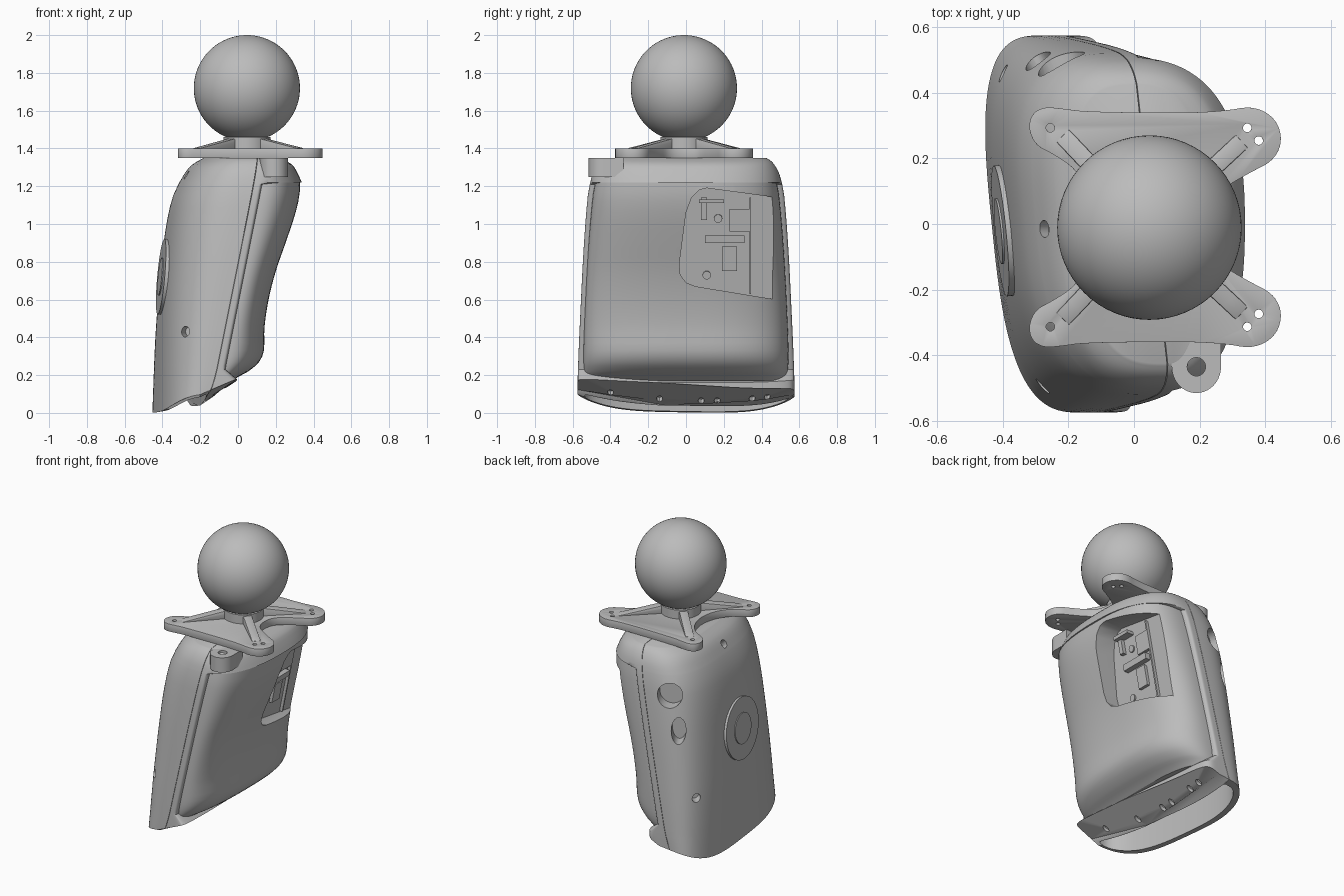
import bpy, bmesh, math
from mathutils import Vector, Matrix

if "Cube" in bpy.data.objects:
    bpy.data.objects.remove(bpy.data.objects["Cube"])

grey = bpy.data.materials.new("light_grey")
grey.diffuse_color = (0.5, 0.5, 0.5, 1)
grey.use_nodes = True
grey.node_tree.nodes["Principled BSDF"].inputs["Base Color"].default_value = grey.diffuse_color


def finish(bm, name, cutter=None, bevel=0, bend=False, angle=32):
    """Turn a bmesh into a shaded object, optionally cut, bevelled and bent."""
    bmesh.ops.recalc_face_normals(bm, faces=bm.faces)
    me = bpy.data.meshes.new(name)
    bm.to_mesh(me)
    bm.free()
    me.materials.append(grey)
    ob = bpy.data.objects.new(name, me)
    bpy.context.collection.objects.link(ob)
    bpy.ops.object.select_all(action='DESELECT')
    bpy.context.view_layer.objects.active = ob
    ob.select_set(True)
    if cutter:
        m = ob.modifiers.new("cut", 'BOOLEAN')
        m.object, m.operation, m.solver = cutter, 'DIFFERENCE', 'EXACT'
        bpy.ops.object.modifier_apply(modifier="cut")
    if bevel:
        m = ob.modifiers.new("bevel", 'BEVEL')
        m.width, m.segments, m.limit_method = bevel, 2, 'ANGLE'
        bpy.ops.object.modifier_apply(modifier="bevel")
    if bend:  # lower rim curves upward towards both sides
        for v in ob.data.vertices:
            if v.co.z < 0.2:
                v.co.z += 0.07 * (v.co.y / 0.57) ** 4 * (1 - v.co.z / 0.2)
    bpy.ops.object.shade_smooth_by_angle(angle=math.radians(angle))
    return ob


def helper(bm, name):
    ob = finish(bm, name)
    ob.hide_render = True
    return ob


def curve(keys, z):
    """Smooth interpolation through (z, value) keys."""
    if z <= keys[0][0]:
        return keys[0][1]
    for i in range(len(keys) - 1):
        (z0, a), (z1, b) = keys[i], keys[i + 1]
        if z <= z1:
            zp, p = keys[max(i - 1, 0)]
            zn, n = keys[min(i + 2, len(keys) - 1)]
            t, h = (z - z0) / (z1 - z0), z1 - z0
            ma, mb = (b - p) / (z1 - zp) * h, (n - a) / (zn - z0) * h
            return ((2*t**3 - 3*t*t + 1) * a + (t**3 - 2*t*t + t) * ma
                    + (3*t*t - 2*t**3) * b + (t**3 - t*t) * mb)
    return keys[-1][1]


def ring(z, cx, xf, xr, hy, nf=3, nb=8, full_shear=True, n=112):
    """Rounded D-shaped section: front at xf, rear at xr, half width hy."""
    pts = []
    for i in range(n):
        t = 2 * math.pi * (i + 0.5) / n
        c, s = math.cos(t), math.sin(t)
        e = 2 / (nb if c > 0 else nf)
        u = abs(c) ** e
        y = hy * math.copysign(abs(s) ** e, s)
        x = cx + u * ((xr if c > 0 else xf) - cx)
        w = 1 if full_shear or c < 0 else 1 - u
        pts.append((x - 0.1 * y * w, y, z))
    return pts


def loft(rings):
    bm = bmesh.new()
    rows = [[bm.verts.new(p) for p in r] for r in rings]
    for a, b in zip(rows, rows[1:]):
        for i in range(len(a)):
            j = (i + 1) % len(a)
            bm.faces.new((a[i], a[j], b[j], b[i]))
    bm.faces.new(rows[0][::-1])
    bm.faces.new(rows[-1])
    return bm


def slice_off(bm, co, no):
    """Remove everything on the normal side of a plane and close the cut."""
    r = bmesh.ops.bisect_plane(bm, geom=bm.verts[:] + bm.edges[:] + bm.faces[:], dist=1e-5,
                               plane_co=co, plane_no=no, clear_outer=True)
    edges = [g for g in r['geom_cut'] if isinstance(g, bmesh.types.BMEdge)]
    bmesh.ops.edgeloop_fill(bm, edges=edges)


def cyl(bm, at, axis, r, depth, stretch=1, seg=32):
    q = Vector(axis).to_track_quat('Z', 'Y').to_matrix().to_4x4()
    m = Matrix.Translation(at) @ q @ Matrix.Diagonal((1, stretch, 1, 1))
    bmesh.ops.create_cone(bm, cap_ends=True, segments=seg, radius1=r, radius2=r,
                          depth=depth, matrix=m)


def prism(bm, low, high):
    """Solid between two matching outlines."""
    a, b = [bm.verts.new(p) for p in low], [bm.verts.new(p) for p in high]
    bm.faces.new(a[::-1])
    bm.faces.new(b)
    for i in range(len(a)):
        j = (i + 1) % len(a)
        bm.faces.new((a[i], a[j], b[j], b[i]))


# ---- main housing sections
FRONT = [(-.05, -.435), (.3, -.425), (.5, -.415), (.8, -.39), (1.0, -.365),
         (1.15, -.33), (1.25, -.28), (1.31, -.235), (1.35, -.17)]
WIDTH = [(-.05, .575), (.2, .573), (.6, .556), (.9, .54), (1.15, .52),
         (1.22, .507), (1.28, .488), (1.33, .455), (1.35, .425)]
CAP = [(1.22, .338), (1.27, .315), (1.32, .28), (1.35, .21)]


def seam(z):
    return 0.055 + 0.205 * (z - 1.35)


def housing():
    zs = [-.05, .08, .16, .23] + [.25 + .06 * i for i in range(16)] + [1.21]
    rs = []
    for z in zs:
        rear = -0.035 if z < 0.2 else seam(z) + 0.06
        rs.append(ring(z, seam(z), curve(FRONT, z), rear, curve(WIDTH, z)))
    for z in (1.22, 1.24, 1.26, 1.28, 1.3, 1.315, 1.33, 1.34, 1.345, 1.35):
        rs.append(ring(z, seam(z), curve(FRONT, z), curve(CAP, z), curve(WIDTH, z),
                       nb=2.5, full_shear=False))
    return loft(rs)


# cutter: hollow underside, side ports, screw holes
cav = loft([ring(z, -.25, -.405, -.215, .535, nf=2.5) for z in (-.1, .1, .26)])
cyl(cav, (-.233, .52, 1.09), (-.35, .94, 0), .078, .18)
cyl(cav, (-.30, .51, .87), (-.5, .87, 0), .045, .18, stretch=1.9)
cyl(cav, (-.40, .46, .43), (-.75, .66, 0), .028, .12)
cyl(cav, (-.28, -.5, .43), (-.4, -.9, 0), .028, .14)
cyl(cav, (-.285, -.015, 1.27), (-.7, 0, .7), .026, .12)
for y, z in ((-.4, .1), (-.14, .075), (.08, .065), (.165, .065), (.35, .07), (.43, .07)):
    cyl(cav, (-.2 + (z - .04) / .67, y, z), (.67, 0, -1), .016, .05, stretch=1.6, seg=16)
housing_cutter = helper(cav, "housing_cutter")

# ---- front and rear shells, separated by a fine seam
for name, side in (("front_shell", 1), ("rear_shell", -1)):
    bm = housing()
    n = Vector((1, 0.11, -0.205)).normalized()
    slice_off(bm, Vector((.055, 0, 1.35)) - n * 0.0012 * side, n * side)
    slice_off(bm, (-.2, 0, .04), Vector((.67, 0, -1)).normalized())
    slice_off(bm, (-.45, 0, 0), Vector((.16, 0, -1)).normalized())
    finish(bm, name, housing_cutter, bend=True)

# ---- bulged rear panel with an open compartment
BULGE = [(.17, -.03), (.19, .0), (.22, .055), (.27, .112), (.33, .137), (.45, .14), (.6, .162),
         (.75, .2), (.9, .252), (1.05, .302), (1.15, .325), (1.22, .328)]
PANEL_W = [(.17, .52), (.22, .537), (.3, .543), (.6, .532), (.9, .515), (1.15, .493), (1.22, .48)]


def floor(z):
    return 0.07 + 0.2 * (z - 0.6)


outline = [(.07, 1.18), (.11, 1.19), (.48, 1.14), (.475, .6), (.05, .67), (0, .69),
           (-.03, .73), (-.035, .79), (0, 1.06), (.03, 1.14)]
bm = bmesh.new()
prism(bm, [(floor(z), y, z) for y, z in outline], [(.6, y, z) for y, z in outline])
panel_cutter = helper(bm, "panel_cutter")
zs = [.17, .18, .19, .2, .21, .22, .235, .25, .27, .3, .33]
zs += [.37 + .05 * i for i in range(17)] + [1.22]
finish(loft([ring(z, seam(z) + .035, seam(z) - .08, curve(BULGE, z), curve(PANEL_W, z),
                  nf=6, nb=2.7, full_shear=False) for z in zs]),
       "rear_panel", panel_cutter)

# ---- fittings inside the compartment: (y0, y1, z0, z1, height)
bm = bmesh.new()
for y0, y1, z0, z1, h in ((.23, .34, .96, 1.08, .02), (.10, .31, .90, .94, .035),
                          (.19, .27, .75, .88, .02), (.07, .2, 1.11, 1.13, .05),
                          (.08, .11, 1.02, 1.14, .025), (.335, .345, .63, 1.14, .02)):
    q = [(y0, z0), (y1, z0), (y1, z1), (y0, z1)]
    prism(bm, [(floor(z) - .01, y, z) for y, z in q], [(floor(z) + h, y, z) for y, z in q])
for y, z in ((.17, 1.03), (.11, .73)):
    cyl(bm, (floor(z), y, z), (1, 0, -.2), .022, .02, seg=24)
finish(bm, "compartment_fittings")

# ---- plain round raised badge on the front face
bm = bmesh.new()
axis = Vector((-1, -.1, .09)).normalized()
at = Vector((-.393, -.02, .72))
cyl(bm, at, axis, .2, .03, seg=64)
cyl(bm, at + axis * .004, axis, .1, .034, seg=48)
finish(bm, "front_disc")

# ---- lanyard tab
bm = bmesh.new()
cyl(bm, (.19, -.435, 1.3), (0, 0, 1), .028, .3)
tab_cutter = helper(bm, "tab_cutter")
bm = bmesh.new()
tab = [(.115, -.33), (.115, -.435)]
tab += [(.19 - .075 * math.cos(math.pi * i / 20), -.435 - .08 * math.sin(math.pi * i / 20))
        for i in range(1, 20)]
tab += [(.265, -.435), (.265, -.33)]
prism(bm, [(x, y, 1.25) for x, y in tab], [(x, y, 1.349) for x, y in tab])
finish(bm, "side_tab", tab_cutter)

# ---- four-armed mounting plate, outline mirrored about its centre line
CX, CY = .047, -.01
half = [(.2, 0), (.22, .08), (.29, .13), (.36, .17), (.42, .2), (.45, .25), (.443, .31),
        (.405, .352), (.35, .368), (.28, .355), (.15, .348), (-.15, .352), (-.22, .362),
        (-.275, .367), (-.312, .345), (-.322, .30), (-.3, .25), (-.25, .225),
        (-.18, .18), (-.13, .1), (-.11, 0)]
pts = half + [(x, -y) for x, y in half[-2:0:-1]]
for _ in range(2):  # corner rounding
    pts = [(a[0] * k + b[0] * (1 - k), a[1] * k + b[1] * (1 - k))
           for a, b in zip(pts, pts[1:] + pts[:1]) for k in (.75, .25)]
bm = bmesh.new()
for s in (1, -1):
    for x, y in ((-.255, .303), (.345, .303), (.38, .264)):
        cyl(bm, (x, CY + s * y, 1.375), (0, 0, 1), .013, .2, seg=20)
plate_cutter = helper(bm, "plate_cutter")
bm = bmesh.new()
prism(bm, [(x, CY + y, 1.35) for x, y in pts], [(x, CY + y, 1.4) for x, y in pts])
finish(bm, "mount_plate", plate_cutter, bevel=.006)

# ---- sloping ribs along the four arms
bm = bmesh.new()
rib = [(0, 1.39), (.385, 1.39), (.385, 1.402), (.33, 1.412), (.12, 1.452), (0, 1.452)]
for dx, dy in ((-.265, .28), (.285, .265), (-.265, -.28), (.285, -.265)):
    d = Vector((dx, dy)).normalized()
    sides = [[(CX + d.x * r - d.y * w, CY + d.y * r + d.x * w, z) for r, z in rib]
             for w in (-.027, .027)]
    prism(bm, *sides)
finish(bm, "plate_ribs", bevel=.004)

# ---- hub and ball
bm = bmesh.new()
cyl(bm, (CX, CY, 1.425), (0, 0, 1), .125, .07, seg=64)
finish(bm, "ball_hub")
bm = bmesh.new()
bmesh.ops.create_uvsphere(bm, u_segments=64, v_segments=40, radius=.281,
                          matrix=Matrix.Translation((CX, -.011, 1.719)))
finish(bm, "tracking_ball")

for cutter in (housing_cutter, panel_cutter, tab_cutter, plate_cutter):
    bpy.data.objects.remove(cutter)
